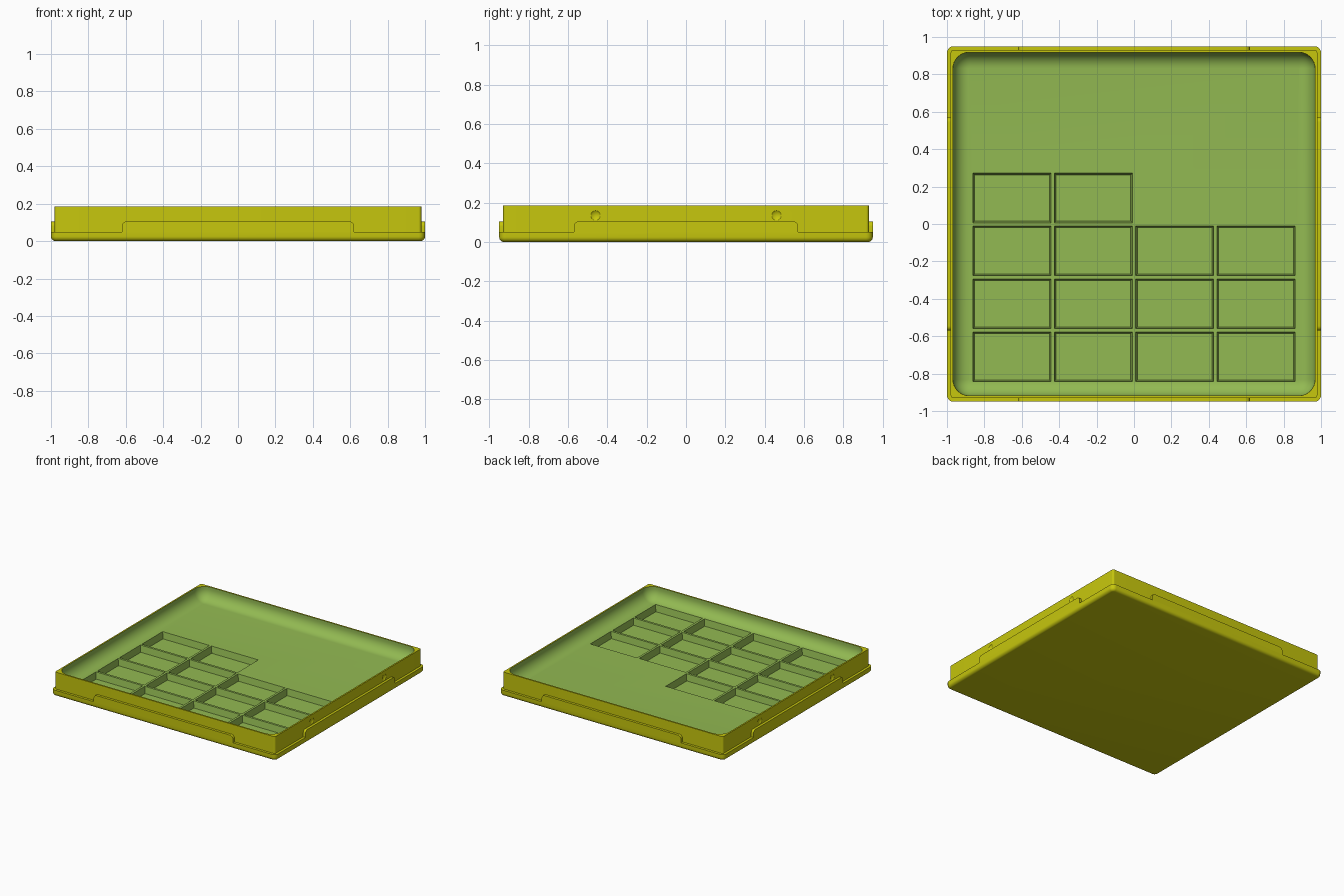
import bpy, bmesh, math
from mathutils import Matrix

cube = bpy.data.objects.get("Cube")
if cube:
    bpy.data.objects.remove(cube)

HX, HY, TOP, LEDGE, FLOOR = 1.0, 0.95, 0.186, 0.05, 0.083


def material(name, rgb):
    m = bpy.data.materials.new(name)
    m.use_nodes = True
    m.diffuse_color = (*rgb, 1)
    m.node_tree.nodes["Principled BSDF"].inputs["Base Color"].default_value = (*rgb, 1)
    return m


MATS = [material("yellow_shell", (0.57, 0.57, 0.004)),
        material("green_lining", (0.29, 0.49, 0.085))]


def finish(name, bm):
    bmesh.ops.recalc_face_normals(bm, faces=bm.faces)
    mesh = bpy.data.meshes.new(name)
    bm.to_mesh(mesh)
    bm.free()
    for m in MATS:
        mesh.materials.append(m)
    ob = bpy.data.objects.new(name, mesh)
    bpy.context.collection.objects.link(ob)
    return ob


def smooth(ob):
    bpy.ops.object.select_all(action='DESELECT')
    ob.select_set(True)
    bpy.context.view_layer.objects.active = ob
    bpy.ops.object.shade_smooth_by_angle(angle=math.radians(32))


def ring(bm, inset, z, r, steps=8):
    """Rounded rectangle of vertices, inset from the outer footprint."""
    verts = []
    for k, (sx, sy) in enumerate([(1, 1), (-1, 1), (-1, -1), (1, -1)]):
        cx, cy = sx * (HX - inset - r), sy * (HY - inset - r)
        for i in range(steps + 1):
            a = (k + i / steps) * math.pi / 2
            verts.append(bm.verts.new((cx + r * math.cos(a), cy + r * math.sin(a), z)))
    return verts


def fillet(steps):
    return [i / steps * math.pi / 2 for i in range(steps + 1)]


# Tray: loft from rounded underside, over the ledge and rim, into the lined cavity
B, R, INNER = 0.025, 0.085, 0.032
profile = [(B - B * math.sin(a), B - B * math.cos(a), 0.035 - B * (1 - math.sin(a)))
           for a in fillet(5)]
profile += [(0, LEDGE, 0.035), (0.02, LEDGE, 0.015), (0.02, TOP, 0.015)]
lining_start = len(profile)
profile += [(INNER, TOP, R + 0.002)]
profile += [(INNER + R * (1 - math.cos(a)), FLOOR + R * (1 - math.sin(a)),
             0.002 + R * math.cos(a)) for a in fillet(10)]
bm = bmesh.new()
rings = [ring(bm, *p) for p in profile]
for j in range(len(rings) - 1):
    a, b = rings[j], rings[j + 1]
    for i in range(len(a)):
        n = (i + 1) % len(a)
        f = bm.faces.new((a[i], a[n], b[n], b[i]))
        f.material_index = 1 if j >= lining_start else 0
bm.faces.new(rings[0])
bm.faces.new(rings[-1]).material_index = 1
tray = finish("tray", bm)

# Cutter for the rectangular card pockets, slightly drafted walls
bm = bmesh.new()
for row in range(4):
    for col in range(2 if row == 3 else 4):
        x, y = -0.6525 + 0.435 * col, -0.71 + 0.283 * row
        block = bmesh.ops.create_cube(bm, size=1)["verts"]
        for v in block:
            up = v.co.z > 0
            grow = 0.006 if up else -0.004
            v.co.x = x + math.copysign(0.204 + grow, v.co.x)
            v.co.y = y + math.copysign(0.128 + grow, v.co.y)
            v.co.z = FLOOR + 0.01 if up else 0.03
for f in bm.faces:
    f.material_index = 1
pocket_cutter = finish("pocket_cutter", bm)

# Cutter for the shallow round catches on both side walls
bm = bmesh.new()
for sx in (-1, 1):
    for y in (-0.46, 0.46):
        bmesh.ops.create_uvsphere(bm, u_segments=24, v_segments=16, radius=0.04,
                                  matrix=Matrix.Translation((sx * 1.0115, y, 0.135)))
catch_cutter = finish("catch_cutter", bm)

for cutter in (pocket_cutter, catch_cutter):
    mod = tray.modifiers.new(cutter.name, 'BOOLEAN')
    mod.object, mod.operation, mod.solver = cutter, 'DIFFERENCE', 'EXACT'
bpy.context.view_layer.update()
cut = bpy.data.meshes.new_from_object(
    tray.evaluated_get(bpy.context.evaluated_depsgraph_get()))
tray.modifiers.clear()
tray.data = cut
for cutter in (pocket_cutter, catch_cutter):
    bpy.data.objects.remove(cutter)
smooth(tray)


# Raised tabs standing on the ledge, one in the middle of each side
def tab(name, half, dist, turn):
    r, top = 0.025, 0.105
    right = [(half, LEDGE)] + [(half - r + r * math.cos(a), top - r + r * math.sin(a))
                               for a in fillet(6)]
    outline = right + [(-x, z) for x, z in reversed(right)]
    bm = bmesh.new()
    face = bm.faces.new([bm.verts.new((x, -dist, z)) for x, z in outline])
    ext = bmesh.ops.extrude_face_region(bm, geom=[face])["geom"]
    for v in ext:
        if isinstance(v, bmesh.types.BMVert):
            v.co.y += 0.024
    bm.transform(Matrix.Rotation(turn, 4, 'Z'))
    smooth(finish(name, bm))


tab("front_tab", 0.62, HY, 0)
tab("back_tab", 0.62, HY, math.pi)
tab("left_tab", 0.57, HX, math.pi / 2)
tab("right_tab", 0.57, HX, -math.pi / 2)
